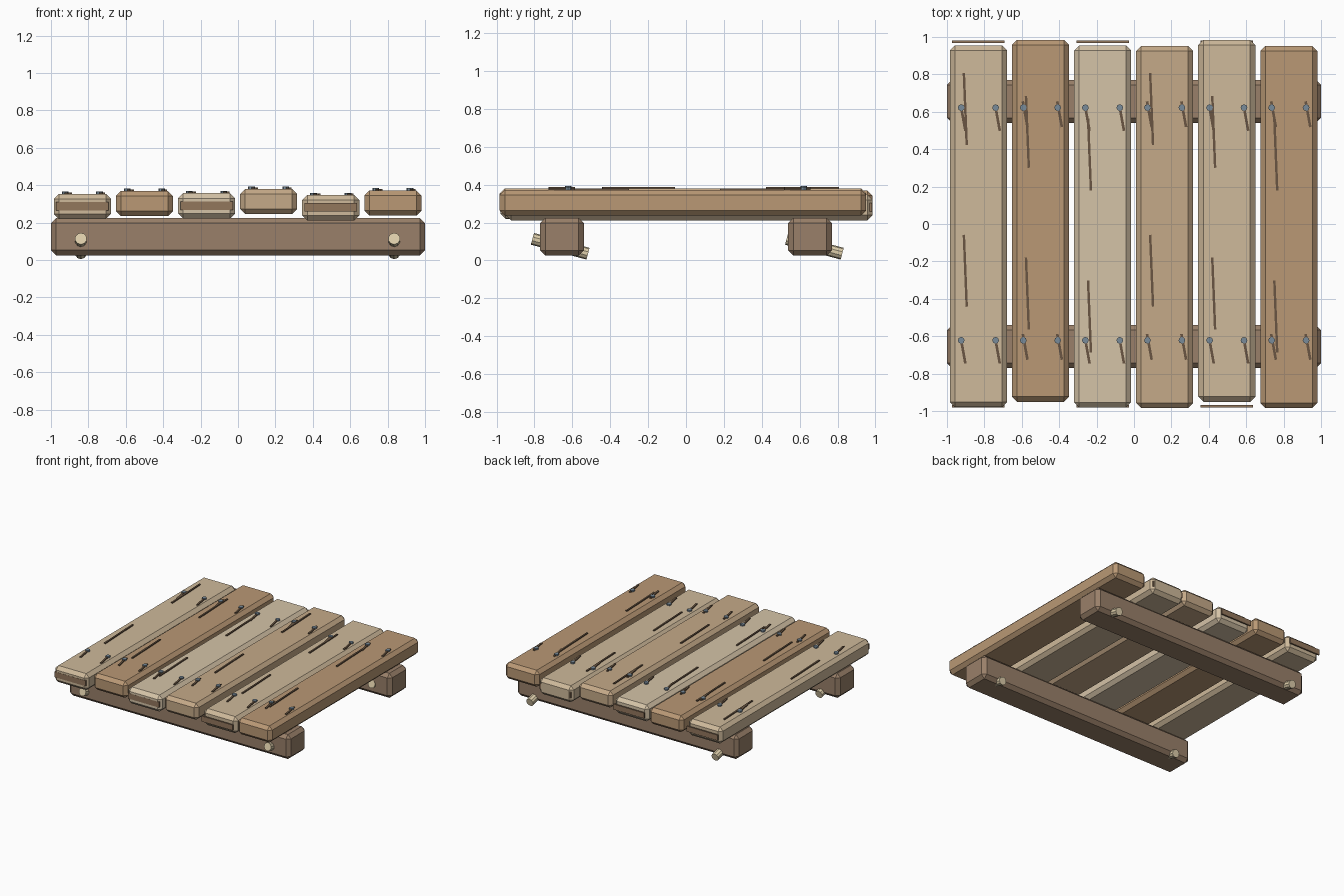
import bpy, math

if "Cube" in bpy.data.objects:
    bpy.data.objects.remove(bpy.data.objects["Cube"])


def material(name, r, g, b):
    m = bpy.data.materials.new(name)
    m.diffuse_color = [(c / 255) ** 2.2 for c in (r, g, b)] + [1]
    m.use_nodes = True
    m.node_tree.nodes["Principled BSDF"].inputs["Base Color"].default_value = m.diffuse_color
    return m


PALE = material("pale_wood", 205, 184, 153)
TAN = material("tan_wood", 184, 151, 116)
CREAM = material("cream_wood", 212, 194, 166)
WARM = material("warm_wood", 196, 168, 135)
DARK = material("dark_wood", 152, 127, 105)
CRACK = material("crack_brown", 105, 86, 68)
GRAIN = material("end_grain", 145, 118, 93)
PEG = material("peg_wood", 222, 206, 170)
IRON = material("nail_iron", 120, 138, 152)


def finish(name, mat):
    ob = bpy.context.object
    ob.name = name
    ob.data.materials.append(mat)
    return ob


def box(name, loc, size, mat, bevel=0, turn=0):
    bpy.ops.mesh.primitive_cube_add(size=1, location=loc)
    ob = finish(name, mat)
    ob.scale = size
    bpy.ops.object.transform_apply(location=False, rotation=False, scale=True)
    ob.rotation_euler.z = turn
    if bevel:
        mod = ob.modifiers.new("chamfer", 'BEVEL')
        mod.width = bevel
        mod.segments = 1
    return ob


def rod(name, loc, radius, depth, sides, mat, tilt=0):
    bpy.ops.mesh.primitive_cylinder_add(vertices=sides, radius=radius, depth=depth,
                                        location=loc, rotation=(tilt, 0, 0))
    return finish(name, mat)


# Two cross beams, each with a pair of slanted pegs driven through
for side, y, peg_y in (("front", -0.655, -0.664), ("back", 0.655, 0.678)):
    box(f"{side}_beam", (0, y, 0.125), (2, 0.232, 0.2), DARK, 0.028)
    for x in (-0.84, 0.835):
        rod(f"{side}_peg", (x, peg_y, 0.075), 0.032, 0.304, 10, PEG,
            math.radians(75))

# Uneven planks: centre y, top z, colour
THICK, LENGTH, WIDTH = 0.135, 1.935, 0.305
planks = [(-0.012, 0.354, PALE), (0.017, 0.369, TAN), (-0.013, 0.357, CREAM),
          (-0.016, 0.380, WARM), (0.017, 0.347, PALE), (-0.016, 0.372, TAN)]

for i, (y, top, mat) in enumerate(planks):
    x = -0.832 + i * 0.332
    box(f"plank_{i + 1}", (x, y, top - THICK / 2), (WIDTH, LENGTH, THICK), mat, 0.027)

    # End-grain strips on every second plank
    if i % 2 == 0:
        for end in (-0.975, 0.975):
            box("end_strip", (x, end, top - 0.066), (0.28, 0.012, 0.045), GRAIN)

    # Long surface cracks
    for cy in (0.615, -0.25):
        box("long_crack", (x - 0.07, cy - 0.122 * (i % 3), top + 0.002),
            (0.013, 0.385, 0.012), CRACK, turn=0.04)

    # Nails with a short split beside each
    for ny in (-0.622, 0.622):
        for dx in (-0.092, 0.092):
            rod("nail", (x + dx, ny, top + 0.004), 0.018, 0.016, 8, IRON)
            box("nail_split", (x + dx + 0.01, ny - 0.055 + 0.02 * (i % 2), top + 0.002),
                (0.014, 0.14, 0.012), CRACK, turn=0.18)
